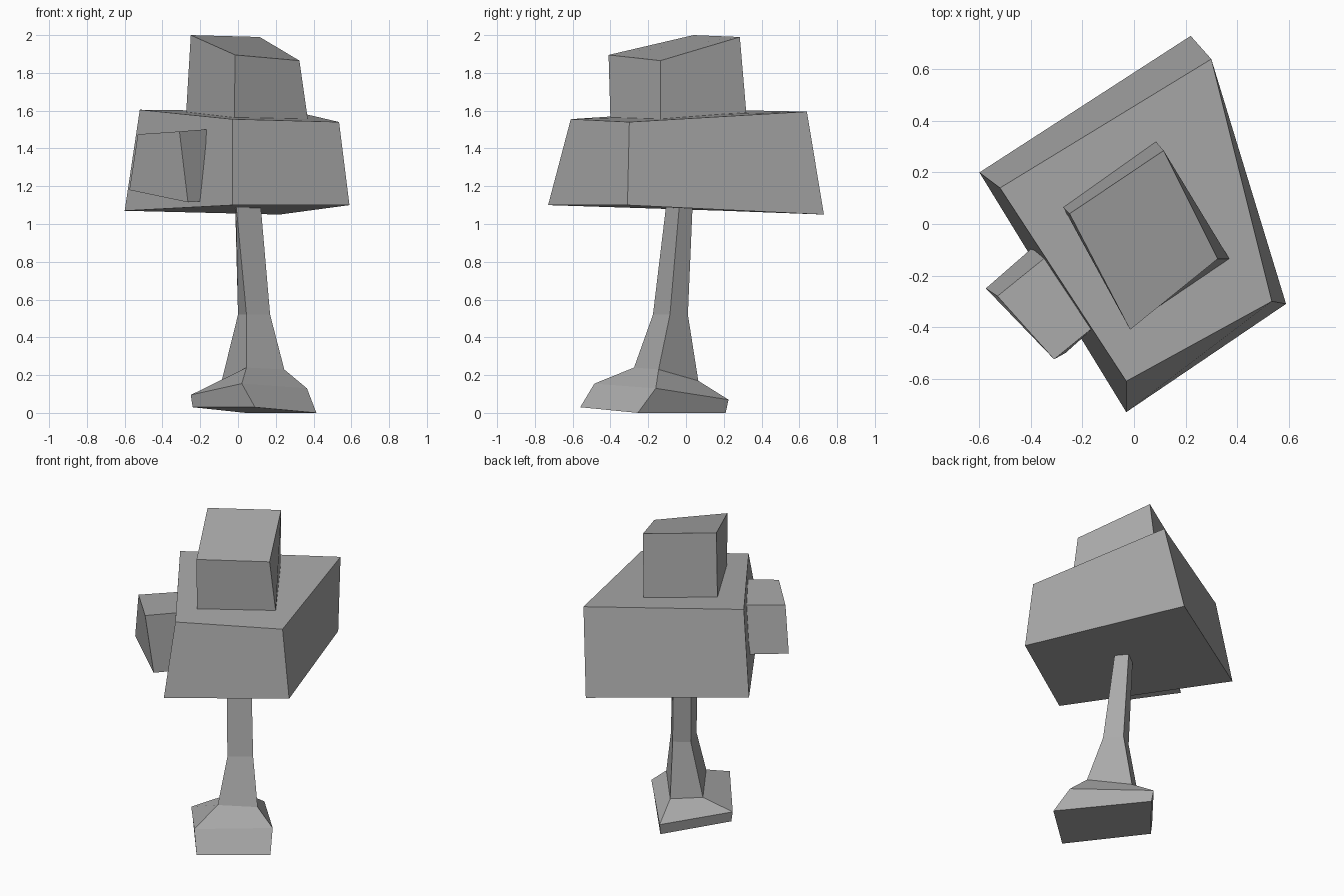
import bpy
import bmesh
from mathutils import Vector

default_cube = bpy.data.objects.get("Cube")
if default_cube:
    bpy.data.objects.remove(default_cube, do_unlink=True)


def make_material(name, colour):
    material = bpy.data.materials.new(name)
    material.use_nodes = True
    material.diffuse_color = colour
    shader = material.node_tree.nodes["Principled BSDF"]
    shader.inputs["Base Color"].default_value = colour
    return material


stone_grey = make_material("stone grey", (.4, .4, .4, 1))


def loft(name, sections, material):
    """Join four-cornered sections, lowest first, into a closed flat-faced solid."""
    mesh = bpy.data.meshes.new(name)
    bm = bmesh.new()
    rings = [[bm.verts.new(Vector(corner)) for corner in section] for section in sections]
    for lower, upper in zip(rings, rings[1:]):
        for i in range(len(lower)):
            j = (i + 1) % len(lower)
            bm.faces.new((lower[i], lower[j], upper[j], upper[i]))
    bm.faces.new(list(reversed(rings[0])))
    bm.faces.new(rings[-1])
    bmesh.ops.recalc_face_normals(bm, faces=bm.faces)
    bm.to_mesh(mesh)
    bm.free()
    mesh.materials.append(material)
    part = bpy.data.objects.new(name, mesh)
    bpy.context.collection.objects.link(part)
    return part


# Corners of every section run front, right, back, left

# Crooked foot and the slim leg share the ankle section
sole = [(.09, -.56, .03), (.415, -.255, 0), (.04, .21, 0), (-.24, -.13, .03)]
rim = [(.02, -.485, .155), (.365, -.16, .13), (.035, .225, .07), (-.25, -.13, .095)]
ankle = [(.045, -.275, .24), (.245, -.145, .23), (.07, .065, .17), (-.085, -.055, .175)]
knee = [(.045, -.175, .52), (.17, -.085, .52), (.09, .01, .52), (0, -.05, .52)]
hip = [(-.01, -.105, 1.1), (.12, -.035, 1.1), (.07, .035, 1.1), (-.015, -.03, 1.1)]
loft("foot", [sole, rim, ankle], stone_grey)
loft("leg", [ankle, knee, hip], stone_grey)

# Wide tapered body
body_base = [(-.03, -.73, 1.1), (.59, -.31, 1.1), (.22, .73, 1.05), (-.6, .2, 1.07)]
body_top = [(-.03, -.61, 1.555), (.535, -.3, 1.54), (.3, .64, 1.595), (-.52, .14, 1.605)]
loft("body", [body_base, body_top], stone_grey)

# Head block with a sloping crown
head_base = [(-.02, -.4, 1.55), (.37, -.135, 1.55), (.085, .32, 1.58), (-.275, .065, 1.58)]
head_top = [(-.015, -.41, 1.895), (.325, -.135, 1.865), (.115, .285, 1.99), (-.25, .04, 2)]
loft("head", [head_base, head_top], stone_grey)

# Side block sunk into the body
side_base = [(-.265, -.5, 1.115), (-.12, -.37, 1.125), (-.3, -.01, 1.19), (-.575, -.25, 1.18)]
side_top = [(-.31, -.525, 1.49), (-.12, -.37, 1.505), (-.27, -.07, 1.49), (-.53, -.28, 1.475)]
loft("side_block", [side_base, side_top], stone_grey)
